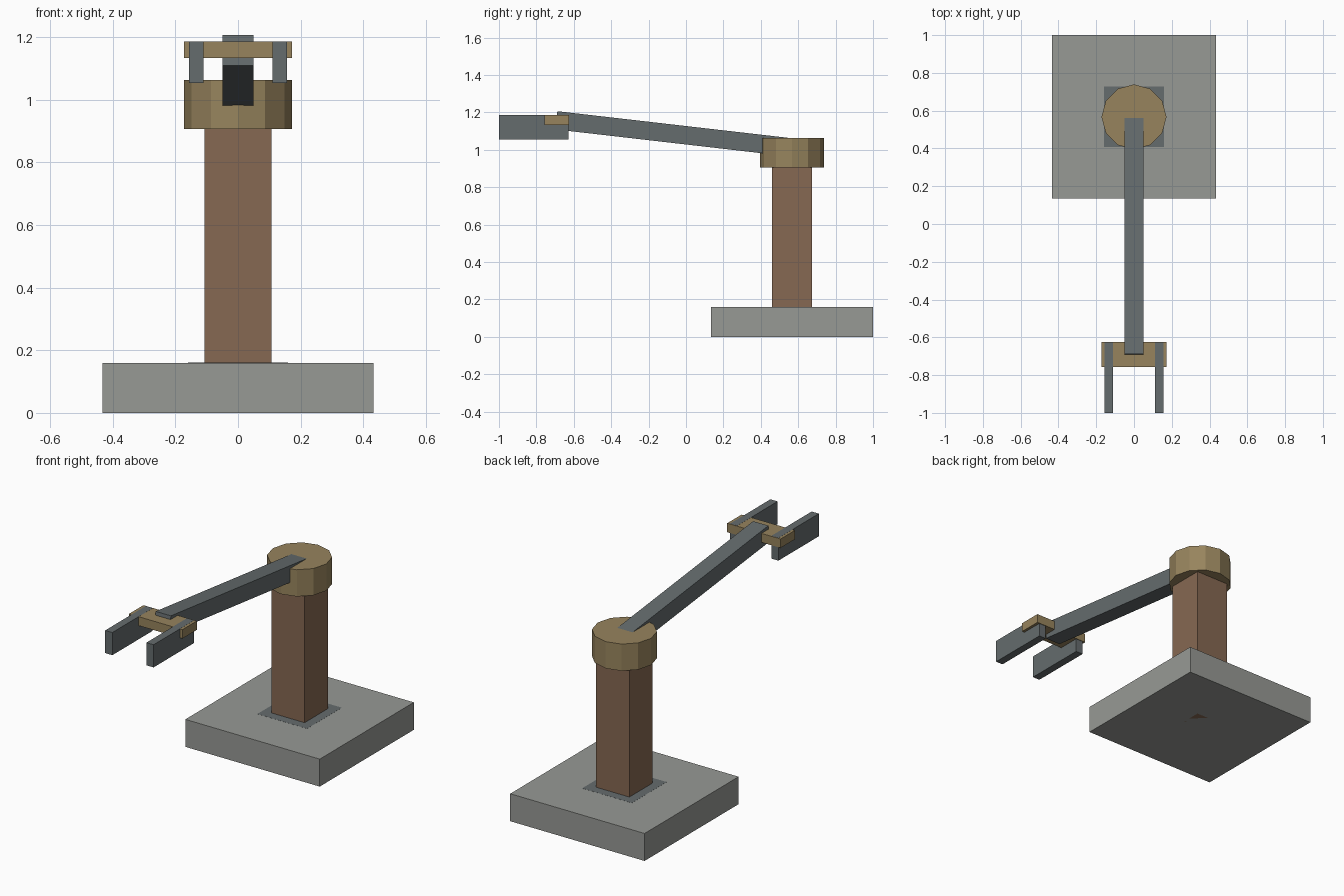
import bpy, math
from mathutils import Vector

if "Cube" in bpy.data.objects:
    bpy.data.objects.remove(bpy.data.objects["Cube"])


def material(name, color):
    m = bpy.data.materials.new(name)
    m.diffuse_color = (*color, 1)
    m.use_nodes = True
    m.node_tree.nodes["Principled BSDF"].inputs["Base Color"].default_value = m.diffuse_color
    return m


STONE = material("stone_grey", (0.31, 0.32, 0.30))
STEEL = material("steel_grey", (0.13, 0.15, 0.155))
BROWN = material("wood_brown", (0.24, 0.14, 0.085))
TAN = material("tan", (0.31, 0.23, 0.11))


def finish(name, mat):
    o = bpy.context.object
    o.name = name
    o.data.materials.append(mat)
    return o


def box(name, mat, size, center, tilt=0):
    bpy.ops.mesh.primitive_cube_add(size=1, location=center, rotation=(tilt, 0, 0))
    o = finish(name, mat)
    o.scale = size
    return o


AXIS_Y = 0.567  # column axis

# base slab, inset footplate flush with its top, column standing on z = 0
box("base", STONE, (0.866, 0.866, 0.16), (0, AXIS_Y, 0.08))
box("footplate", STEEL, (0.32, 0.32, 0.05), (0, AXIS_Y, 0.1355))
box("column", BROWN, (0.214, 0.214, 0.92), (0, AXIS_Y, 0.46))

# twelve-sided pivot head
bpy.ops.mesh.primitive_cylinder_add(vertices=12, radius=0.172, depth=0.156,
                                    location=(0, AXIS_Y, 0.984))
finish("pivot_head", TAN)

# arm rising toward the front
tilt = math.radians(6.57)
along = Vector((0, math.cos(tilt), -math.sin(tilt)))
up = Vector((0, math.sin(tilt), math.cos(tilt)))
length, thick = 1.27, 0.098
tip_top = Vector((0, -0.688, 1.206))
box("arm", STEEL, (0.098, length, thick),
    tip_top + along * length / 2 - up * thick / 2, -tilt)

# gripper crossbar and two fingers
box("gripper_crossbar", TAN, (0.344, 0.132, 0.052), (0, -0.691, 1.159))
for side, s in (("left", -1), ("right", 1)):
    box(side + "_finger", STEEL, (0.046, 0.372, 0.132), (s * 0.133, -0.814, 1.1195))
